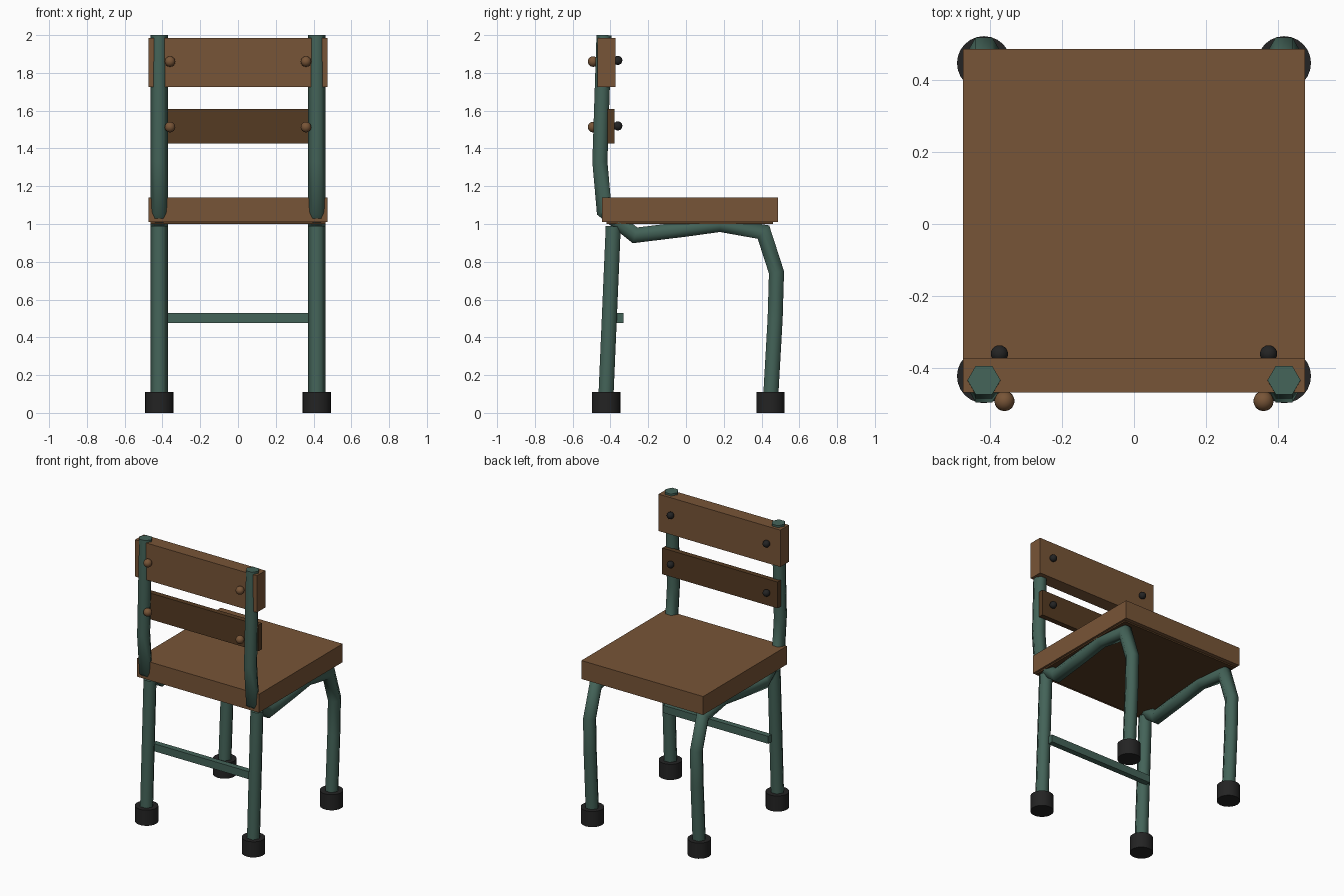
import bpy, bmesh, math
from mathutils import Vector

cube = bpy.data.objects.get("Cube")
if cube:
    bpy.data.objects.remove(cube, do_unlink=True)


def material(name, colour):
    m = bpy.data.materials.new(name)
    m.use_nodes = True
    rgba = (*colour, 1.0)
    m.diffuse_color = rgba
    for node in m.node_tree.nodes:
        if node.type == 'BSDF_PRINCIPLED':
            node.inputs["Base Color"].default_value = rgba
    return m


wood = material("warm wood", (0.187, 0.090, 0.038))
dark_wood = material("dark wood", (0.091, 0.043, 0.016))
metal = material("green metal", (0.057, 0.125, 0.098))
rubber = material("black rubber", (0.017, 0.017, 0.017))


def finish(bm, name, mat):
    bmesh.ops.recalc_face_normals(bm, faces=bm.faces)
    mesh = bpy.data.meshes.new(name)
    bm.to_mesh(mesh)
    bm.free()
    mesh.materials.append(mat)
    ob = bpy.data.objects.new(name, mesh)
    bpy.context.collection.objects.link(ob)
    return ob


def box(name, mat, half_x, y, z):
    """Box centred on x = 0, spanning the y and z ranges."""
    bm = bmesh.new()
    bmesh.ops.create_cube(bm, size=1)
    for v in bm.verts:
        v.co = (v.co.x * 2 * half_x,
                y[0] + (v.co.y + 0.5) * (y[1] - y[0]),
                z[0] + (v.co.z + 0.5) * (z[1] - z[0]))
    return finish(bm, name, mat)


def tube(name, x, path, radius=0.046, sides=6):
    """Hexagonal mitred tube along a (y, z) path at a fixed x."""
    pts = [Vector((0, y, z)) for y, z in path]
    bm = bmesh.new()
    rings = []
    for i, p in enumerate(pts):
        before = (p - pts[max(i - 1, 0)]).normalized()
        after = (pts[min(i + 1, len(pts) - 1)] - p).normalized()
        tangent = (before + after).normalized()
        stretch = 1 / max(tangent.dot(after if after.length else before), 0.5)
        across = Vector((0, -tangent.z, tangent.y)) * stretch
        ring = []
        for k in range(sides):
            a = math.tau * k / sides
            offset = Vector((math.cos(a), 0, 0)) + across * math.sin(a)
            ring.append(bm.verts.new(p + Vector((x, 0, 0)) + offset * radius))
        rings.append(ring)
    for r0, r1 in zip(rings, rings[1:]):
        for k in range(sides):
            n = (k + 1) % sides
            bm.faces.new((r0[k], r0[n], r1[n], r1[k])).smooth = True
    bm.faces.new(rings[0])
    bm.faces.new(rings[-1])
    return finish(bm, name, metal)


def foot(name, x, y, height=0.11, radius=0.075):
    bm = bmesh.new()
    bmesh.ops.create_cone(bm, cap_ends=True, segments=24, radius1=radius,
                          radius2=radius, depth=height)
    bmesh.ops.translate(bm, vec=(x, y, height / 2), verts=bm.verts)
    for f in bm.faces:
        f.smooth = len(f.verts) == 4
    return finish(bm, name, rubber)


def ball(name, mat, centre, radius):
    bm = bmesh.new()
    bmesh.ops.create_uvsphere(bm, u_segments=20, v_segments=12, radius=radius)
    bmesh.ops.translate(bm, vec=centre, verts=bm.verts)
    for f in bm.faces:
        f.smooth = True
    return finish(bm, name, mat)


# Wooden seat and backrest slats
box("seat", wood, 0.475, (-0.445, 0.487), (1.01, 1.14))
box("seat_underside", dark_wood, 0.462, (-0.42, 0.46), (1.0, 1.02))
box("top_slat", wood, 0.475, (-0.468, -0.373), (1.725, 1.985))
box("lower_slat", dark_wood, 0.45, (-0.415, -0.378), (1.425, 1.61))

# Cross bar between the legs under the backrest
box("cross_bar", metal, 0.41, (-0.37, -0.33), (0.477, 0.53))

# Back post, seat rail and far leg are one bent tube on each side
frame_path = [(-0.434, 2.0), (-0.456, 1.33), (-0.433, 1.07), (-0.27, 0.94),
              (0.0, 0.973), (0.18, 0.998), (0.41, 0.957), (0.479, 0.744),
              (0.472, 0.5), (0.447, 0.06)]
leg_path = [(-0.385, 0.988), (-0.425, 0.06)]

for side, s in (("left", 1), ("right", -1)):
    x = 0.417 * s
    tube(f"{side}_frame_tube", x, frame_path)
    tube(f"{side}_straight_leg", x, leg_path)
    foot(f"{side}_front_foot", x, -0.423)
    foot(f"{side}_back_foot", x, 0.447)
    # Round bolt heads and nuts on both slats
    for row, z in (("top", 1.86), ("lower", 1.513)):
        ball(f"{side}_{row}_bolt_head", wood, (0.36 * s, -0.492, z), 0.028)
        ball(f"{side}_{row}_nut", rubber, (0.374 * s, -0.361, z + 0.006), 0.024)
